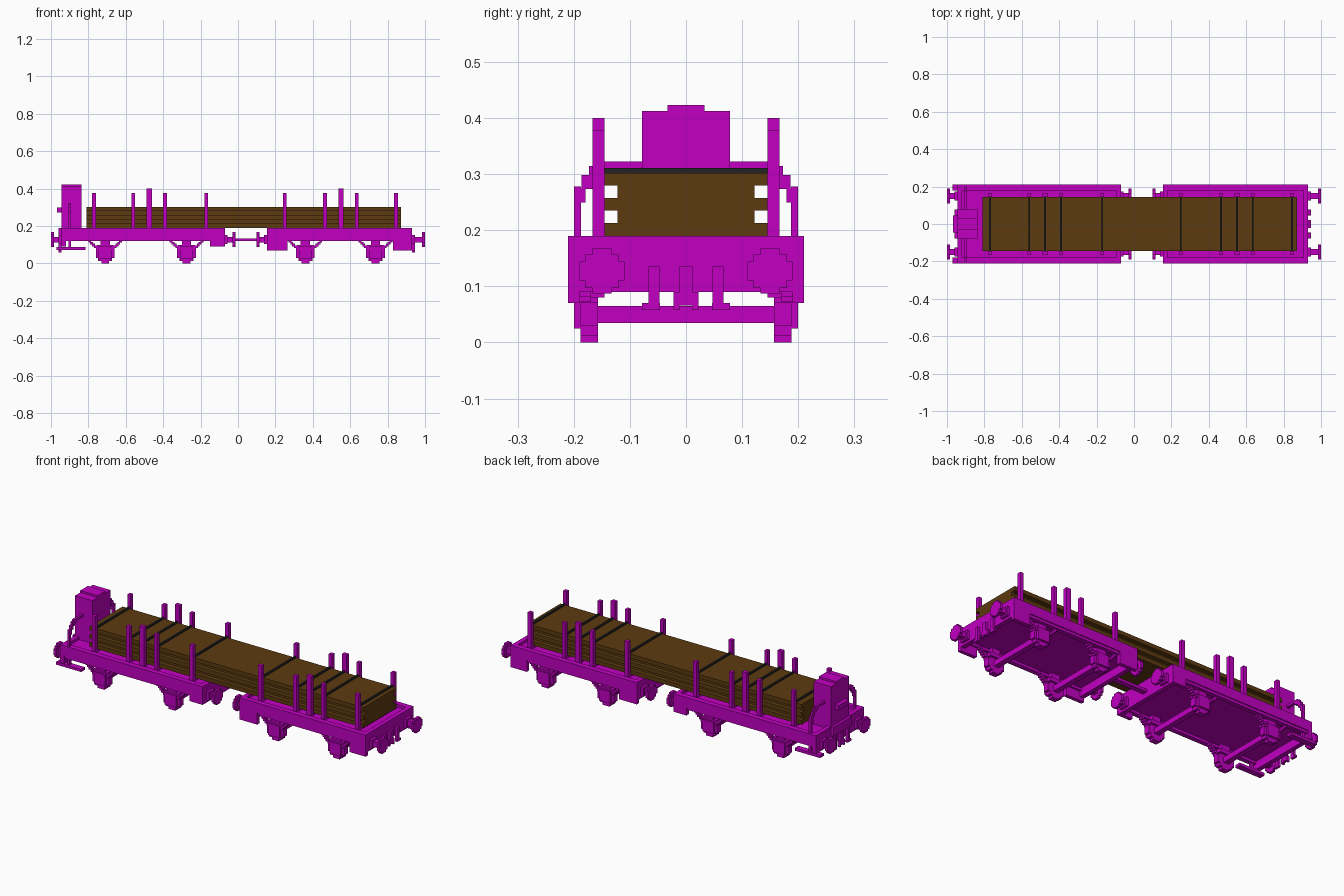
import bpy, bmesh
from mathutils import Vector

old = bpy.data.objects.get("Cube")
if old:
    bpy.data.objects.remove(old)


def material(name, *rgb):
    mat = bpy.data.materials.new(name)
    mat.use_nodes = True
    mat.diffuse_color = (*rgb, 1)
    mat.node_tree.nodes["Principled BSDF"].inputs["Base Color"].default_value = (*rgb, 1)
    return mat


magenta = material("magenta paint", 0.54, 0, 0.54)
brown = material("brown timber", 0.11, 0.043, 0.005)
dark = material("dark strap", 0.017, 0.017, 0.017)

# Shared levels and widths
half_width = 0.21
sill, deck, rim = 0.12, 0.175, 0.19
load_half, load_top = 0.145, 0.302
buffer_y, buffer_z = 0.15, 0.127
wheel_r = 0.05
cabin_half = 0.078
plate = 0.015
left_end, left_inner = -0.945, -0.07
right_inner, right_end = 0.155, 0.93
axle_places = (-0.71, -0.275, 0.36, 0.735)
short_stakes = (-0.77, -0.56, -0.39, -0.17, 0.25, 0.465, 0.635, 0.845)
tall_stakes = (-0.475, 0.55)


def around(centre, half):
    return centre - half, centre + half


def blocks(name, mat, boxes, mirrored=False):
    """One object from boxes, each given as its x, y and z ranges."""
    if mirrored:
        boxes = boxes + [(x, (-y[0], -y[1]), z) for x, y, z in boxes]
    bm = bmesh.new()
    for box in boxes:
        verts = bmesh.ops.create_cube(bm, size=1)["verts"]
        size = Vector([abs(b - a) for a, b in box])
        middle = Vector([(a + b) / 2 for a, b in box])
        bmesh.ops.scale(bm, vec=size, verts=verts)
        bmesh.ops.translate(bm, vec=middle, verts=verts)
    mesh = bpy.data.meshes.new(name)
    bm.to_mesh(mesh)
    bm.free()
    mesh.materials.append(mat)
    bpy.context.collection.objects.link(bpy.data.objects.new(name, mesh))


def stepped_disc(radius):
    """Half sizes of the three boxes that make a blocky round outline."""
    small, middle = radius * 0.42, radius * 0.75
    return (radius, small), (middle, middle), (small, radius)


# Wagon frames: deck, end beams and raised side rims
for side, start, end in (("left", left_end, left_inner), ("right", right_inner, right_end)):
    full = (start, end)
    across = around(0, half_width)
    beam_height = (0.09, rim)
    blocks(side + "_deck", magenta, [(full, across, (sill + plate, deck))])
    blocks(side + "_end_beams", magenta, [
        ((start, start + 0.025), across, beam_height),
        ((end - 0.025, end), across, beam_height)])
    blocks(side + "_side_rims", magenta, [
        (full, (0.18, half_width - 0.005), (sill, rim)),
        (full, (0.18, half_width), (sill + 0.03, rim))], mirrored=True)

# Boxes hung below the frame sides
box_y = (half_width - 0.02, half_width)
blocks("side_boxes", magenta, [
    ((right_end - 0.1, right_end), box_y, (0.07, rim)),
    ((right_inner, right_inner + 0.11), box_y, (0.07, sill + plate)),
    ((left_inner - 0.08, left_inner), box_y, (0.09, sill + plate))], mirrored=True)

# Wheelsets: stepped wheels, bearing boxes, spring hangers and axle
for number, place in enumerate(axle_places, start=1):
    wheel_y = (0.157, 0.188)
    parts = [(around(place, wide), wheel_y, around(wheel_r, tall))
             for wide, tall in stepped_disc(wheel_r)]
    parts.append((around(place, 0.035), (0.18, 0.2), (0.025, 0.09)))
    parts.append((around(place, 0.045), (load_half, 0.19), (0.08, 0.1)))
    parts.append((around(place, 0.025), wheel_y, (0.09, deck)))
    for step in range(5):
        rise = step / 100
        for way in (-1, 1):
            near = place + way * (0.035 + rise)
            parts.append(((near, near + way * plate), (0.17, 0.195),
                          (0.072 + rise, 0.086 + rise)))
    blocks(f"wheels_{number}", magenta, parts, mirrored=True)
    blocks(f"axle_{number}", magenta,
           [(around(place, plate), around(0, 0.17), around(wheel_r, plate))])

# Buffers: a shaft with a collar and a stepped round plate
for name, base, tip in (("left_end", left_end, -1), ("right_end", right_end, 1),
                        ("left_inner", left_inner, left_inner + 0.056),
                        ("right_inner", right_inner, right_inner - 0.056)):
    thick = plate if tip > base else -plate
    parts = [((tip - thick, tip), around(buffer_y, wide), around(buffer_z, tall))
             for wide, tall in stepped_disc(0.04)]
    for reach, half in ((tip, plate), (base + thick, 0.024)):
        parts.append(((base, reach), around(buffer_y, half), around(buffer_z, half)))
    blocks(name + "_buffers", magenta, parts, mirrored=True)

# Coupling bar between the wagons
blocks("coupling_bar", magenta,
       [((left_inner, right_inner), around(0, plate), around(buffer_z, plate / 2))])

# Brake hoses and draw hooks on the outer ends
for name, end, outer in (("left", left_end, left_end - plate), ("right", right_end, right_end + plate)):
    depth = (end, outer)
    blocks(name + "_hoses", magenta, [
        (depth, around(0.057, 0.01), (0.06, 0.135)),
        (depth, around(0.062, 0.016), (0.058, 0.07)),
        (depth, around(0.017, 0.005), (0.058, 0.09))], mirrored=True)
    blocks(name + "_hook", magenta, [(depth, around(0, 0.012), (0.066, 0.135))])

# Brake cabin with a stepped roof, end handle and step
cabin_x = (left_end, left_end + 0.107)
blocks("brake_cabin", magenta, [(cabin_x, around(0, cabin_half), (deck, 0.412))])
blocks("cabin_roof", magenta, [(cabin_x, around(0, 0.033), (0.41, 0.423))])
blocks("cabin_fittings", magenta, [
    (around(left_end, 0.023), around(0, 0.045), (0.273, 0.3)),
    (around(left_end, plate), around(0, cabin_half), (0.14, rim))])

# Arched handrails stepping down from the cabin to the deck edge
rail_x = around(-0.9, 0.007)
rail_top = 0.322
rails = [(rail_x, (cabin_half, load_half), (rail_top - 0.012, rail_top))]
for step in range(4):
    inner = load_half + step * 0.013
    drop = rail_top - 0.004 * (step + step * step)
    rails.append((rail_x, (inner - 0.005, inner + plate), (drop - 0.025, drop)))
rails.append((rail_x, (0.187, 0.2), (deck, 0.278)))
blocks("handrails", magenta, rails, mirrored=True)

# Footboards hung below the cabin platform
blocks("footboards", magenta, [
    ((-0.97, -0.815), (0.178, half_width), (0.073, 0.088)),
    (rail_x, (0.185, 0.2), (0.08, sill))], mirrored=True)

# Stakes along both sides
stakes = []
for places, half, top in ((short_stakes, 0.01, 0.378), (tall_stakes, 0.014, 0.4)):
    for place in places:
        stakes.append((around(place, half), (load_half, load_half + 0.022), (0.15, top)))
blocks("stakes", magenta, stakes, mirrored=True)

# Timber stack: wide board layers with narrower ones between
layer = (load_top - rim) / 5
boards = []
for level in range(5):
    half = load_half if level % 2 == 0 else load_half - 0.023
    bottom = rim + level * layer
    boards.append(((-0.81, 0.872), around(0, half), (bottom, bottom + layer)))
blocks("timber_stack", brown, boards)

# Bearers under the load and straps over it
for name, mat, half, height in (("bearers", magenta, 0.01, (deck, rim)),
                                ("straps", dark, 0.005, (load_top, load_top + 0.009))):
    blocks(name, mat, [(around(place, half), around(0, load_half), height)
                       for place in short_stakes + tall_stakes])
